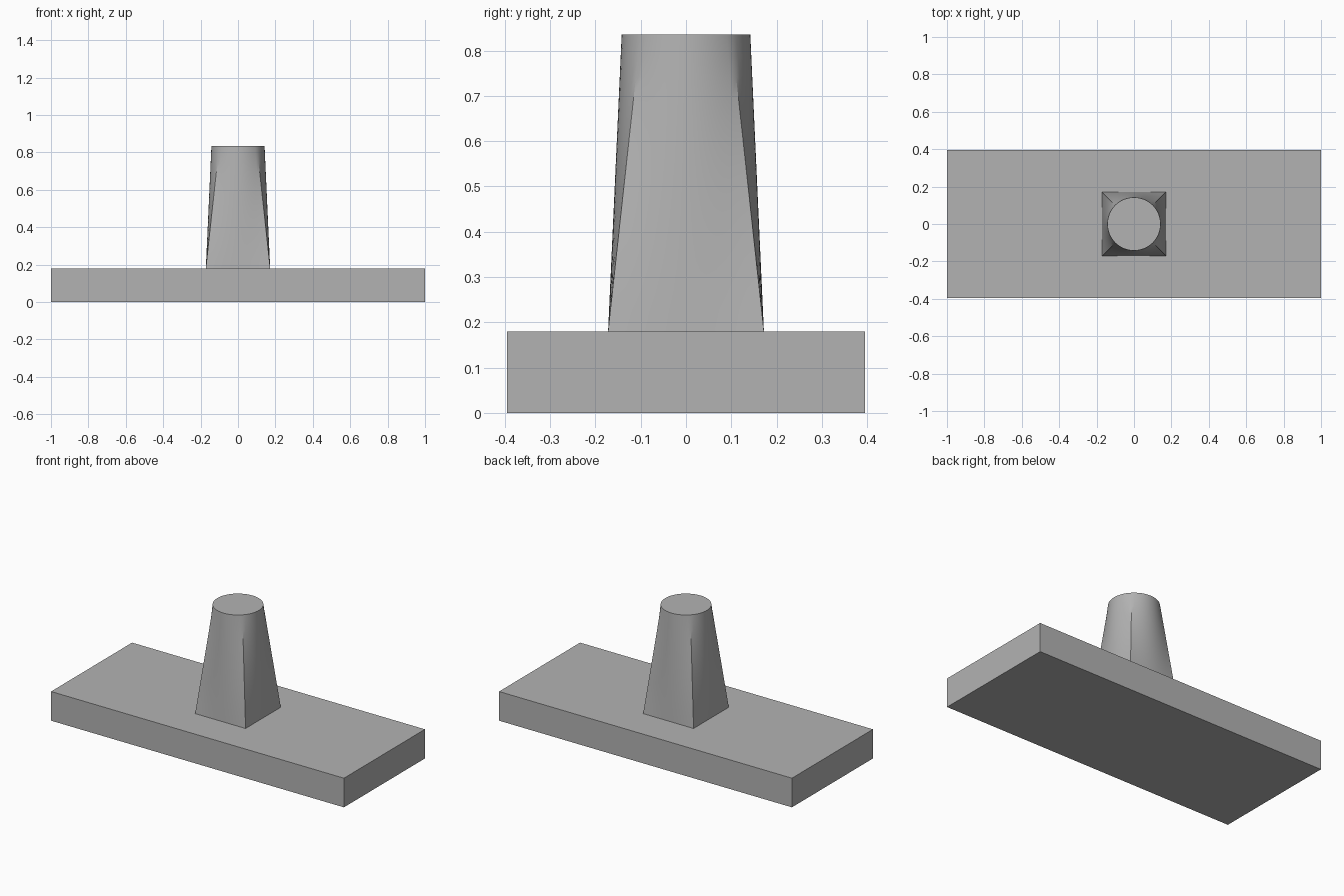
import bpy, bmesh, math

cube = bpy.data.objects.get("Cube")
if cube:
    bpy.data.objects.remove(cube, do_unlink=True)

BASE_SIZE = (2.0, 0.79, 0.18)
TOP_Z = 0.835
HALF_SQUARE = 0.172
TOP_RADIUS = 0.142
SEGMENTS = 64
RINGS = 14

grey = bpy.data.materials.new("plain_grey")
grey.use_nodes = True
colour = (0.45, 0.45, 0.45, 1.0)
grey.diffuse_color = colour
grey.node_tree.nodes["Principled BSDF"].inputs["Base Color"].default_value = colour


def make_object(name, bm):
    bmesh.ops.recalc_face_normals(bm, faces=bm.faces)
    mesh = bpy.data.meshes.new(name)
    bm.to_mesh(mesh)
    bm.free()
    mesh.materials.append(grey)
    obj = bpy.data.objects.new(name, mesh)
    bpy.context.collection.objects.link(obj)
    return obj


# Flat rectangular base plate
bm = bmesh.new()
bmesh.ops.create_cube(bm, size=1.0)
bmesh.ops.scale(bm, vec=BASE_SIZE, verts=bm.verts)
bmesh.ops.translate(bm, vec=(0, 0, BASE_SIZE[2] / 2), verts=bm.verts)
make_object("base_plate", bm)


# Tapered post, lofted from a square foot to a round top
def loft_ring(bm, t):
    ring = []
    for i in range(SEGMENTS):
        a = math.tau * i / SEGMENTS
        c, s = math.cos(a), math.sin(a)
        square = HALF_SQUARE / max(abs(c), abs(s))
        r = square + (TOP_RADIUS - square) * t
        z = BASE_SIZE[2] + (TOP_Z - BASE_SIZE[2]) * t
        ring.append(bm.verts.new((r * c, r * s, z)))
    return ring


bm = bmesh.new()
rings = [loft_ring(bm, k / RINGS) for k in range(RINGS + 1)]
for low, high in zip(rings, rings[1:]):
    for i in range(SEGMENTS):
        j = (i + 1) % SEGMENTS
        bm.faces.new((low[i], low[j], high[j], high[i]))
bm.faces.new(rings[-1])
bm.faces.new(rings[0][::-1])
post = make_object("tapered_post", bm)

# Smooth sides with a crisp top rim and lower corners
bpy.ops.object.select_all(action="DESELECT")
post.select_set(True)
bpy.context.view_layer.objects.active = post
bpy.ops.object.shade_smooth_by_angle(angle=math.radians(30))
